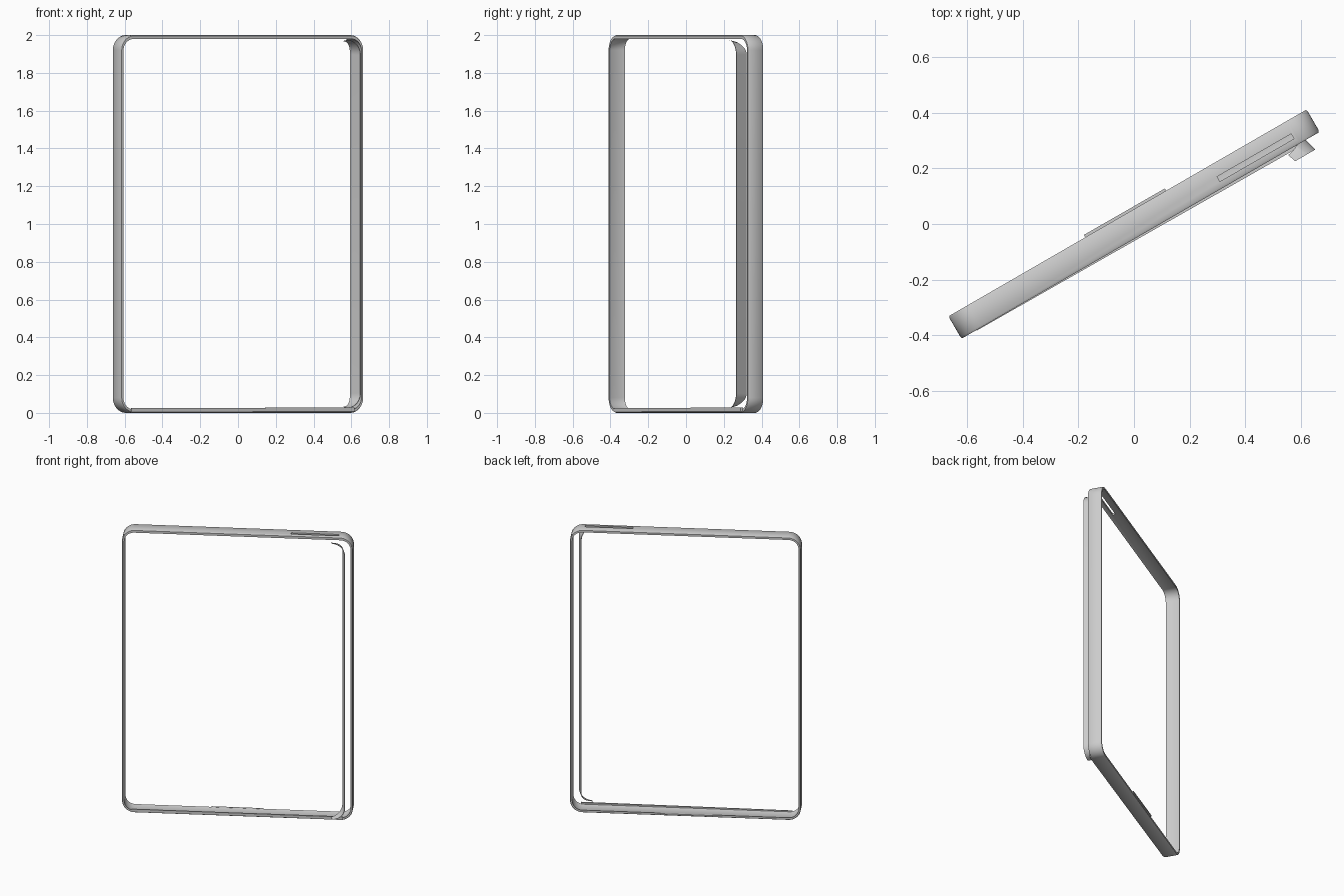
import bpy, bmesh, math
from mathutils import Matrix

if "Cube" in bpy.data.objects:
    bpy.data.objects.remove(bpy.data.objects["Cube"])

TURN = Matrix.Rotation(math.radians(30), 4, 'Z')   # whole frame is turned 30 degrees
SEG = 10


def make(name, verts, faces, smooth=True):
    me = bpy.data.meshes.new(name)
    me.from_pydata(verts, [], faces)
    bm = bmesh.new()
    bm.from_mesh(me)
    bmesh.ops.recalc_face_normals(bm, faces=bm.faces)
    bm.to_mesh(me)
    bm.free()
    ob = bpy.data.objects.new(name, me)
    bpy.context.collection.objects.link(ob)
    ob.matrix_world = TURN
    if smooth:
        bpy.ops.object.select_all(action='DESELECT')
        ob.select_set(True)
        bpy.context.view_layer.objects.active = ob
        bpy.ops.object.shade_smooth_by_angle(angle=math.radians(35))
    return ob


def rounded_loop(half_w, z0, z1, r, y):
    pts = []
    for q, (cx, cz) in enumerate([(half_w - r, z1 - r), (r - half_w, z1 - r),
                                  (r - half_w, z0 + r), (half_w - r, z0 + r)]):
        for i in range(SEG + 1):
            a = math.pi / 2 * (q + i / SEG)
            pts.append((cx + r * math.cos(a), y, cz + r * math.sin(a)))
    return pts


def loft(name, rings, ring_closed, path_closed):
    # rings: equal-length point lists joined one to the next
    n, m = len(rings[0]), len(rings)
    verts = [p for ring in rings for p in ring]
    faces = []
    for j in range(m if ring_closed else m - 1):
        k = (j + 1) % m
        for i in range(n if path_closed else n - 1):
            h = (i + 1) % n
            faces.append((j * n + i, j * n + h, k * n + h, k * n + i))
    if ring_closed and not path_closed:
        faces += [tuple(j * n for j in range(m)),
                  tuple(j * n + n - 1 for j in reversed(range(m)))]
    return make(name, verts, faces)


def bar(name, section_a, section_b, smooth=False):
    # solid between two four-point end sections
    v = section_a + section_b
    f = [(0, 1, 2, 3), (7, 6, 5, 4)]
    f += [(i, (i + 1) % 4, (i + 1) % 4 + 4, i + 4) for i in range(4)]
    return make(name, v, f, smooth)


def box(name, x0, x1, y0, y1, z0, z1):
    def end(x):
        return [(x, y0, z0), (x, y1, z0), (x, y1, z1), (x, y0, z1)]
    return bar(name, end(x0), end(x1))


# main rounded frame band
frame = loft('frame_band', [
    rounded_loop(0.738, 0.004, 1.996, 0.076, -0.047),
    rounded_loop(0.742, 0.0, 2.0, 0.08, -0.040),
    rounded_loop(0.742, 0.0, 2.0, 0.08, 0.040),
    rounded_loop(0.738, 0.004, 1.996, 0.076, 0.046),
    rounded_loop(0.728, 0.018, 1.982, 0.064, 0.046),
    rounded_loop(0.731, 0.014, 1.986, 0.067, 0.036),
    rounded_loop(0.731, 0.014, 1.986, 0.067, -0.036),
    rounded_loop(0.728, 0.018, 1.980, 0.064, -0.047)], True, True)

# slot through the top edge
cutter = box('slot_cutter', 0.343, 0.65, -0.022, -0.002, 1.95, 2.05)
cutter.hide_render = True
cutter.hide_viewport = True
mod = frame.modifiers.new('slot', 'BOOLEAN')
mod.operation = 'DIFFERENCE'
mod.solver = 'EXACT'
mod.object = cutter

# loose side strip with ends curling inward
front, back = [], []
R = 0.08
for i in range(SEG + 1):
    a = i / SEG * math.pi / 2
    t = math.cos(a)                       # 1 at the curled tip, 0 on the straight
    front.append((0.697 - R + R * math.sin(a), -0.094, 0.026 + R - R * math.cos(a)))
    back.append((0.677 - 0.07 + 0.07 * math.sin(a), -0.02 - 0.042 * t ** 2,
                 0.032 + 0.07 - 0.07 * math.cos(a)))


def mirrored(path):
    return path + [(x, y, 2.0 - z) for x, y, z in reversed(path)]


def shifted(path, d):
    return [(x - d, y, z) for x, y, z in path]


front, back = mirrored(front), mirrored(back)
loft('side_strip', [front, back, shifted(back, 0.004), shifted(front, 0.004)], True, False)

# thin lip along the front of the bottom edge
bar('bottom_front_lip',
    [(-0.68, -0.045, 0.008), (-0.68, -0.049, 0.008), (-0.68, -0.049, 0.026), (-0.68, -0.045, 0.026)],
    [(0.68, -0.045, 0.008), (0.68, -0.058, 0.008), (0.68, -0.058, 0.028), (0.68, -0.045, 0.028)])

# shallow tab on the back of the bottom edge
bar('bottom_back_tab',
    [(-0.175, 0.044, 0.008), (-0.175, 0.056, 0.008), (-0.175, 0.056, 0.018), (-0.175, 0.044, 0.018)],
    [(0.16, 0.044, 0.008), (0.16, 0.055, 0.008), (0.16, 0.055, 0.018), (0.16, 0.044, 0.018)])
